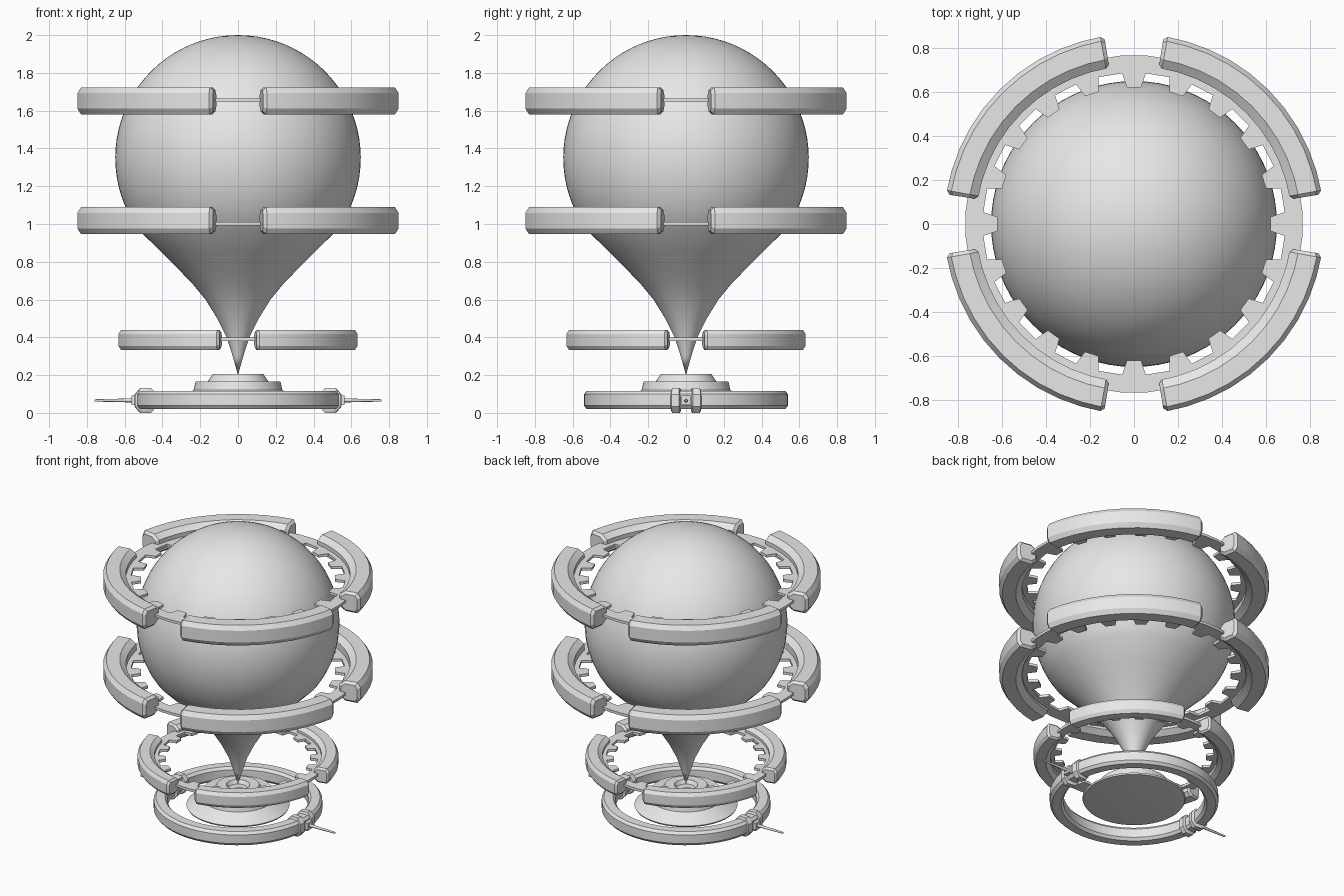
import bpy
import bmesh
from math import sin, cos, radians, sqrt, pi

cube = bpy.data.objects.get("Cube")
if cube:
    bpy.data.objects.remove(cube)

# One plain grey material
GREY = (0.8, 0.8, 0.8, 1)
grey = bpy.data.materials.new("light_grey")
grey.use_nodes = True
grey.diffuse_color = GREY
for node in grey.node_tree.nodes:
    if node.type == 'BSDF_PRINCIPLED':
        node.inputs["Base Color"].default_value = GREY


def finish(name, bm, angle=30):
    """Turn a bmesh into a shaded object."""
    bmesh.ops.remove_doubles(bm, verts=bm.verts, dist=0.0001)
    bmesh.ops.recalc_face_normals(bm, faces=bm.faces)
    mesh = bpy.data.meshes.new(name)
    bm.to_mesh(mesh)
    bm.free()
    mesh.materials.append(grey)
    obj = bpy.data.objects.new(name, mesh)
    bpy.context.collection.objects.link(obj)
    bpy.ops.object.select_all(action='DESELECT')
    obj.select_set(True)
    bpy.context.view_layer.objects.active = obj
    bpy.ops.object.shade_smooth_by_angle(angle=radians(angle))
    return obj


def lathe(name, profile, steps=64):
    """Spin an open (radius, z) profile all the way round."""
    bm = bmesh.new()
    loops = [[bm.verts.new((r * cos(2 * pi * i / steps), r * sin(2 * pi * i / steps), z))
              for r, z in profile] for i in range(steps)]
    for i in range(steps):
        a, b = loops[i], loops[(i + 1) % steps]
        for j in range(len(profile) - 1):
            quad = [a[j], b[j], b[j + 1], a[j + 1]]
            bm.faces.new(quad)
    return finish(name, bm)


def bar_profile(r0, r1, z0, z1, inner, outer, dz):
    """Chamfered rectangle in the (radius, z) plane."""
    return [(r0 + inner, z0), (r1 - outer, z0), (r1, z0 + dz), (r1, z1 - dz),
            (r1 - outer, z1), (r0 + inner, z1), (r0, z1 - dz), (r0, z0 + dz)]


def arc_bar(name, profile, start, end, steps, chamfer=0.0):
    """Sweep a closed profile along an arc; full circles close on themselves."""
    full = end - start >= 360
    stations = [(start + (end - start) * i / steps, 1.0) for i in range(steps + (not full))]
    if not full:
        stations[0] = (start + chamfer, 1.0)
        stations[-1] = (end - chamfer, 1.0)
        stations = [(start, 0.78)] + stations + [(end, 0.78)]
    cr = sum(p[0] for p in profile) / len(profile)
    cz = sum(p[1] for p in profile) / len(profile)
    bm = bmesh.new()
    loops = []
    for deg, s in stations:
        a = radians(deg)
        loops.append([bm.verts.new(((cr + (r - cr) * s) * cos(a), (cr + (r - cr) * s) * sin(a),
                                    cz + (z - cz) * s)) for r, z in profile])
    n = len(profile)
    for i in range(len(loops) if full else len(loops) - 1):
        a, b = loops[i], loops[(i + 1) % len(loops)]
        for j in range(n):
            k = (j + 1) % n
            bm.faces.new([a[j], b[j], b[k], a[k]])
    if not full:
        bm.faces.new(loops[0])
        bm.faces.new(loops[-1])
    return finish(name, bm, 25)


def toothed_ring(name, z, scale, thick=0.018, teeth=20):
    """Flat ring with teeth pointing inward."""
    bm = bmesh.new()
    cols = []
    for t in range(teeth):
        for offset, r in ((-4.5, 0.687), (-3.0, 0.622), (3.0, 0.622), (4.5, 0.687)):
            a = radians(t * 360 / teeth + offset)
            cols.append([bm.verts.new((q * scale * cos(a), q * scale * sin(a), z + h))
                         for q, h in ((r, -thick / 2), (0.768, -thick / 2),
                                      (0.768, thick / 2), (r, thick / 2))])
    for i, a in enumerate(cols):
        b = cols[(i + 1) % len(cols)]
        for j in range(4):
            k = (j + 1) % 4
            bm.faces.new([a[j], b[j], b[k], a[k]])
    return finish(name, bm, 20)


# Teardrop body: pointed stem flowing into a sphere
R, C = 0.65, 1.35
body = [(0, 0.2), (0.028, 0.3), (0.06, 0.4), (0.11, 0.5), (0.172, 0.6),
        (0.238, 0.68), (0.315, 0.76), (0.405, 0.85)]
low = -0.62
for i in range(29):
    a = low + (pi / 2 - low) * i / 28
    body.append((R * cos(a) if i < 28 else 0, C + R * sin(a)))
lathe("teardrop_body", body, 72)

# Three toothed rings, each carrying four curved guards
for label, z, gear_z, scale in (("upper", 1.652, 1.656, 1.0),
                                ("middle", 1.018, 1.002, 1.0),
                                ("lower", 0.386, 0.39, 0.745)):
    toothed_ring(label + "_toothed_ring", gear_z, scale)
    half = 0.0715 * scale
    prof = bar_profile(0.718 * scale, 0.864 * scale, z - half, z + half,
                       0.04 * scale, 0.02 * scale, 0.03 * scale)
    for q in range(4):
        arc_bar(f"{label}_guard_{q + 1}", prof, 9 + 90 * q, 81 + 90 * q, 10, 1.2)

# Stepped pedestal with a wide shallow dish below
lathe("pedestal", [(0, 0.025), (0.325, 0.055), (0.33, 0.065), (0.235, 0.12), (0.225, 0.165),
                   (0.16, 0.167), (0.135, 0.205), (0.075, 0.205), (0.06, 0.18), (0, 0.18)])

# Floor ring
arc_bar("floor_ring", bar_profile(0.452, 0.54, 0.02, 0.117, 0.015, 0.015, 0.018), 0, 360, 64)

# Clamps and pins on both sides of the floor ring
clamp = bar_profile(0.435, 0.55, 0.0, 0.132, 0.03, 0.03, 0.035)
for side, base in (("left", 0), ("right", 180)):
    for part, mid in (("front", -6), ("back", 6)):
        arc_bar(f"{side}_{part}_clamp", clamp, base + mid - 2.9, base + mid + 2.9, 2, 0.8)
    s = cos(radians(base))
    bm = bmesh.new()
    bmesh.ops.create_cube(bm, size=1)
    for v in bm.verts:
        v.co = (s * 0.54 + v.co.x * 0.05, v.co.y * 0.05, 0.066 + v.co.z * 0.05)
    finish(f"{side}_pin_socket", bm)
    bm = bmesh.new()
    bmesh.ops.create_cone(bm, cap_ends=True, segments=8, radius1=0.011, radius2=0.006, depth=0.22)
    for v in bm.verts:
        x, y, z = v.co
        v.co = (s * (0.65 + z), y, 0.066 + x)
    finish(f"{side}_pin", bm, 50)
